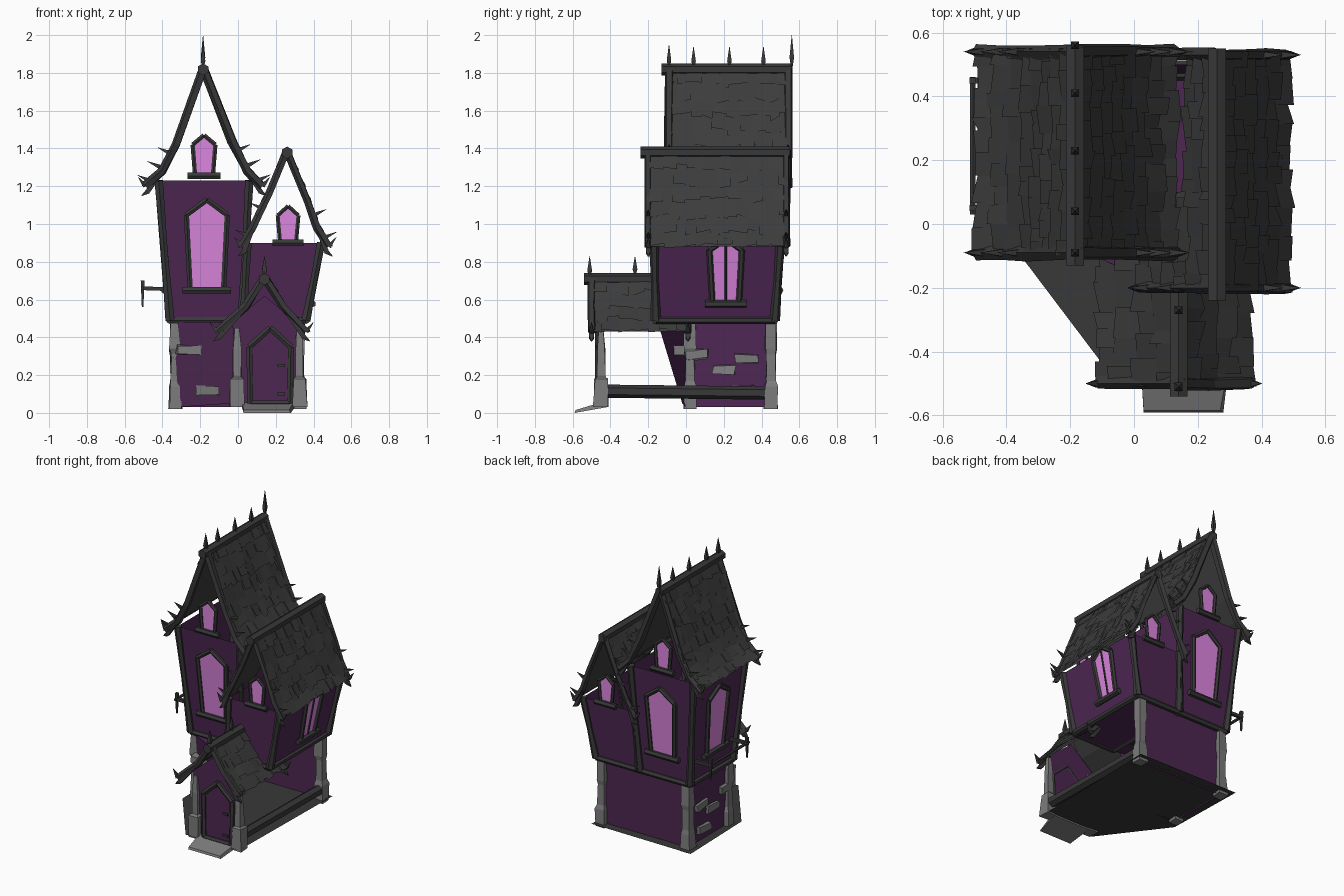
import bpy, math, random
from mathutils import Vector as V

if "Cube" in bpy.data.objects:
    bpy.data.objects.remove(bpy.data.objects["Cube"])
random.seed(4)

def material(name, rgb):
    m = bpy.data.materials.new(name)
    m.diffuse_color = (*rgb, 1)
    m.use_nodes = True
    m.node_tree.nodes["Principled BSDF"].inputs["Base Color"].default_value = m.diffuse_color
    return m

ROOF = material("roof charcoal", (0.045, 0.045, 0.045))
TRIM = material("trim dark grey", (0.04, 0.04, 0.04))
STONE = material("stone grey", (0.2, 0.2, 0.2))
WALL = material("wall purple", (0.075, 0.02, 0.085))
GLOW = material("window pink", (0.72, 0.24, 0.74))

def mesh(name, verts, faces, mat):
    me = bpy.data.meshes.new(name)
    me.from_pydata([tuple(v) for v in verts], [], faces)
    me.materials.append(mat)
    ob = bpy.data.objects.new(name, me)
    bpy.context.collection.objects.link(ob)
    return ob

def beam(name, pts, radii, mat=TRIM, sides=6, jitter=0.0):
    """Faceted tube through pts with one radius per point."""
    pts = [V(p) for p in pts]
    if not isinstance(radii, (list, tuple)):
        radii = [radii] * len(pts)
    verts, faces = [], []
    for i, p in enumerate(pts):
        d = (pts[min(i + 1, len(pts) - 1)] - pts[max(i - 1, 0)]).normalized()
        a = d.cross(V((0, 1, 0)) if abs(d.y) < 0.9 else V((0, 0, 1))).normalized()
        b = d.cross(a)
        for k in range(sides):
            t = 2 * math.pi * (k + 0.5) / sides
            r = radii[i] * (1 + random.uniform(-jitter, jitter))
            verts.append(p + (a * math.cos(t) + b * math.sin(t)) * r)
    for i in range(len(pts) - 1):
        for k in range(sides):
            m = (k + 1) % sides
            faces.append((i*sides + k, i*sides + m, (i+1)*sides + m, (i+1)*sides + k))
    faces += [tuple(range(sides))[::-1], tuple(range(len(verts) - sides, len(verts)))]
    return mesh(name, verts, faces, mat)

def spike(name, p, height, r=0.018):
    p = V(p)
    beam(name, [p, p + V((0, 0, height*0.3)), p + V((0, 0, height))], [0.006, r, 0.001], sides=4)

def box(name, c, s, mat, jitter=0.0):
    verts = [V((c[i] + k[i]*s[i]/2 + random.uniform(-jitter, jitter) for i in range(3)))
             for k in [(x, y, z) for z in (-1, 1) for x, y in ((-1, -1), (1, -1), (1, 1), (-1, 1))]]
    return mesh(name, verts, [(3, 2, 1, 0), (4, 5, 6, 7), (0, 1, 5, 4), (1, 2, 6, 5),
                              (2, 3, 7, 6), (3, 0, 4, 7)], mat)

def storey(name, lo, hi, z0, z1):
    """Open-topped flared room; lo and hi are (x0, x1, y0, y1)."""
    ring = lambda r, z: [V((r[0], r[2], z)), V((r[1], r[2], z)), V((r[1], r[3], z)), V((r[0], r[3], z))]
    a, b = ring(lo, z0), ring(hi, z1)
    mesh(name + "_walls", a + b, [(3, 2, 1, 0)] + [(i, (i+1) % 4, (i+1) % 4 + 4, i + 4) for i in range(4)], WALL)
    for i in range(4):
        beam(name + "_corner_beam", [a[i], (a[i] + b[i])/2, b[i]], [0.028, 0.02, 0.026])
        beam(name + "_base_beam", [a[i], a[(i+1) % 4]], 0.02)

def window(name, base, u, up, wb, ws, hs, h, pane=GLOW, frame=0.016, sill=True):
    """Pointed window: half widths at base and shoulder, shoulder and tip height."""
    base, u, up = V(base), V(u).normalized(), V(up).normalized()
    n = u.cross(up)
    out = [base + u*a + up*b + n*0.008 for a, b in ((-wb, 0), (wb, 0), (ws, hs), (0, h), (-ws, hs))]
    mesh(name + "_pane", out, [(0, 1, 2, 3, 4)], pane)
    for i in range(5):
        beam(name + "_frame", [out[i], out[(i+1) % 5]], frame)
    if sill:
        beam(name + "_sill", [base - u*(wb + 0.04) + n*0.015, base + u*(wb + 0.04) + n*0.015], 0.02)

def slope(name, prof, y0, y1, rows):
    """Ragged shingle rows following an (x, z) profile from ridge to eave."""
    seg = [math.dist(prof[i], prof[i+1]) for i in range(len(prof) - 1)]
    def at(t):
        d = max(0, min(t, 1)) * sum(seg)
        for i, s in enumerate(seg):
            if d <= s or i == len(seg) - 1:
                f = min(d / s, 1)
                return tuple(prof[i][k] + (prof[i+1][k] - prof[i][k])*f for k in (0, 1))
            d -= s
    verts, faces = [], []
    for x, z in prof:                                   # underlay sheet
        verts += [V((x, y0, z)), V((x, y1, z))]
    faces += [(2*i, 2*i + 1, 2*i + 3, 2*i + 2) for i in range(len(prof) - 1)]
    for r in range(rows):
        y = y0
        while y < y1 - 0.01:
            w = min(random.uniform(0.04, 0.1), y1 - y)
            p, q = at(r/rows), at((r + 1.15 + random.uniform(-0.1, 0.25))/rows)
            d = V((q[0] - p[0], 0, q[1] - p[1])).normalized()
            n = V((-d.z, 0, d.x))
            n = n if n.z > 0 else -n
            lift = lambda: n*random.uniform(0.006, 0.022) + d*random.uniform(-0.015, 0.015)
            k = len(verts)
            verts += [V((p[0], y, p[1])) + n*0.004, V((p[0], y + w, p[1])) + n*0.004,
                      V((q[0], y + w, q[1])) + lift(), V((q[0], y, q[1])) + lift()]
            faces.append((k, k+1, k+2, k+3))
            y += w
    mesh(name, verts, faces, ROOF)

def roof(name, left, right, y0, y1, rows, r, thorns, cut=None):
    """Gable roof; behind y = cut the left side keeps only its upper part."""
    for side, prof in (("left", left), ("right", right)):
        if cut is not None and side == "left":
            slope(f"{name}_left_front_shingles", prof, y0, cut, rows)
            slope(f"{name}_left_back_shingles", prof[:2], cut, y1, rows // 2)
        else:
            slope(f"{name}_{side}_shingles", prof, y0, y1, rows)
        sx = -1 if side == "left" else 1
        for y in (y0 + 0.01, y1 - 0.01):                # rake boards with horn ends
            tip = V((prof[-1][0] + sx*0.02, y, prof[-1][1] - 0.05))
            beam(f"{name}_{side}_rake", [(x, y, z) for x, z in prof], r, jitter=0.25, sides=5)
            beam(f"{name}_horn", [(prof[-1][0], y, prof[-1][1]), (prof[-1][0] + sx*0.04, y, prof[-1][1] + 0.05)],
                 [0.018, 0.001], sides=4)
            beam(f"{name}_claw", [(prof[-2][0], y, prof[-2][1]), (prof[-1][0] - sx*0.01, y, prof[-1][1] - 0.03), tip],
                 [0.015, 0.018, 0.003], sides=4)
            for t in range(thorns):
                f = (t + 0.6) / thorns
                a, b = V((*prof[1], 0)), V((*prof[-1], 0))
                c = a.lerp(b, f)
                beam(f"{name}_thorn", [(c.x, y, c.y), (c.x + sx*0.065, y, c.y + 0.03)], [0.016, 0.001], sides=4)
    x, z = left[0]
    beam(f"{name}_ridge", [(x, y0 - 0.03, z - 0.012), (x, y1 + 0.01, z - 0.012)], 0.032)

# ground floor: thin floor sheet, left wall, back wall, leaning front wall; right side is open
fl = [(-0.4, 0.52), (-0.385, -0.06), (-0.06, -0.49), (0.35, -0.49), (0.37, 0.51)]
mesh("floor_sheet", [(x, y, 0.04) for x, y in fl], [(4, 3, 2, 1, 0)], TRIM)
mesh("ground_floor_walls", [(-0.33, 0, 0.03), (-0.33, 0.45, 0.03), (0.33, 0.45, 0.03), (-0.03, -0.02, 0.05),
                            (-0.34, 0, 0.48), (-0.34, 0.45, 0.48), (0.34, 0.45, 0.48), (-0.01, -0.15, 0.48)],
     [(1, 0, 4, 5), (2, 1, 5, 6), (0, 3, 7, 4)], WALL)
mesh("upper_floor_underside", [(-0.36, 0, 0.48), (-0.01, -0.15, 0.48), (0.36, -0.17, 0.48), (0.36, 0.47, 0.48),
                               (-0.36, 0.47, 0.48)], [(4, 3, 2, 1, 0)], WALL)

# stone corner piers and loose stones
for x, y in ((-0.33, 0.02), (-0.33, 0.45), (0.325, 0.45)):
    beam("stone_pier", [(x, y, 0.02), (x, y, 0.14), (x, y, 0.17), (x, y, 0.31), (x, y, 0.34), (x, y, 0.48)],
         [0.05, 0.046, 0.036, 0.034, 0.045, 0.04], STONE, 4, 0.15)
for x in (-0.005, 0.325):
    beam("porch_post", [(x, -0.45, 0.03), (x, -0.45, 0.18), (x, -0.45, 0.19), (x, -0.45, 0.34), (x, -0.45, 0.45)],
         [0.055, 0.048, 0.032, 0.03, 0.018], STONE, 4, 0.12)
box("front_stone", (-0.16, -0.02, 0.12), (0.12, 0.06, 0.045), STONE, 0.006)
box("front_stone", (-0.26, -0.04, 0.33), (0.13, 0.06, 0.05), STONE, 0.008)
for y, z in ((0.06, 0.31), (0.32, 0.29), (0.2, 0.23), (0.3, 0.12)):
    box("side_stone", (-0.335, y, z), (0.05, 0.12, 0.045), STONE, 0.008)

# porch: door wall, door, step, low rail and roof
mesh("door_wall", [(0, -0.45, 0.05), (0.3, -0.45, 0.05), (0.31, -0.45, 0.48), (0.14, -0.45, 0.62), (-0.03, -0.45, 0.48)],
     [(0, 1, 2, 3, 4)], WALL)
window("door", (0.17, -0.455, 0.05), (1, 0, 0), (0, 0, 1), 0.105, 0.11, 0.3, 0.4, WALL, 0.018, False)
for z in (0.1, 0.25):
    box("door_hinge", (0.23, -0.467, z), (0.04, 0.008, 0.015), TRIM)
mesh("door_step", [(0.03, -0.59, 0), (0.28, -0.59, 0), (0.3, -0.42, 0.03), (0.02, -0.42, 0.03),
                   (0.03, -0.585, 0.015), (0.27, -0.585, 0.015), (0.3, -0.42, 0.065), (0.02, -0.42, 0.065)],
     [(3, 2, 1, 0), (4, 5, 6, 7), (0, 1, 5, 4), (1, 2, 6, 5), (2, 3, 7, 6), (3, 0, 4, 7)], STONE)
beam("porch_rail", [(0.325, -0.44, 0.115), (0.325, 0.44, 0.105)], 0.035)
roof("porch_roof", [(0.14, 0.72), (0.04, 0.56), (-0.11, 0.43)], [(0.14, 0.72), (0.24, 0.56), (0.36, 0.43)],
     -0.51, 0.02, 4, 0.022, 0)
spike("porch_spike", (0.14, -0.51, 0.72), 0.11)
spike("porch_spike", (0.14, -0.27, 0.73), 0.1)

# upper rooms
storey("tower", (-0.36, 0.02, 0.0, 0.47), (-0.42, 0.06, -0.06, 0.52), 0.49, 1.23)
storey("wing", (0.03, 0.36, -0.16, 0.47), (0.05, 0.44, -0.17, 0.5), 0.49, 0.9)

# roofs, open under the gables
roof("tower_roof", [(-0.185, 1.83), (-0.33, 1.42), (-0.4, 1.28), (-0.49, 1.2)],
     [(-0.185, 1.83), (-0.03, 1.44), (0.05, 1.28), (0.13, 1.2)], -0.1, 0.55, 8, 0.024, 3)
roof("wing_roof", [(0.26, 1.39), (0.17, 1.17), (0.08, 0.98), (0.02, 0.88)],
     [(0.26, 1.39), (0.37, 1.12), (0.42, 0.98), (0.48, 0.88)], -0.21, 0.54, 6, 0.02, 2, 0.1)
for y, h in ((-0.09, 0.12), (0.04, 0.11), (0.23, 0.11), (0.41, 0.11), (0.56, 0.17)):
    spike("ridge_spike", (-0.185, y, 1.83), h, 0.017)

# windows
window("tower_front_window", (-0.165, -0.013, 0.65), (1, 0, 0), (0, -0.08, 1), 0.088, 0.108, 0.4, 0.48)
window("tower_back_window", (-0.165, 0.481, 0.65), (-1, 0, 0), (0, 0.07, 1), 0.088, 0.108, 0.4, 0.48)
window("tower_left_window", (-0.373, 0.23, 0.65), (0, -1, 0), (-0.08, 0, 1), 0.088, 0.108, 0.39, 0.46)
window("wing_right_window", (0.377, 0.21, 0.58), (0, 1, 0), (0.195, 0, 1), 0.07, 0.086, 0.29, 0.35)
beam("wing_window_mullion", [(0.388, 0.21, 0.58), (0.45, 0.21, 0.9)], 0.006)
for y, u in ((-0.06, 1), (0.5, -1)):
    window("tower_gable_window", (-0.18, y, 1.255), (u, 0, 0), (0, 0, 1), 0.047, 0.06, 0.165, 0.215, GLOW, 0.013)
for y, u in ((-0.16, 1), (0.49, -1)):
    window("wing_gable_window", (0.265, y, 0.9), (u, 0, 0), (0, 0, 1), 0.042, 0.055, 0.145, 0.195, GLOW, 0.012)

# side rail on brackets by the tower's left wall
beam("side_rail", [(-0.505, 0.03, 0.66), (-0.505, 0.46, 0.66)], 0.01)
for y in (0.05, 0.45):
    beam("side_rail_bracket", [(-0.51, y, 0.66), (-0.37, y, 0.655)], 0.014, sides=4)
    beam("side_rail_post", [(-0.505, y, 0.56), (-0.505, y, 0.7)], [0.006, 0.014], sides=4)
